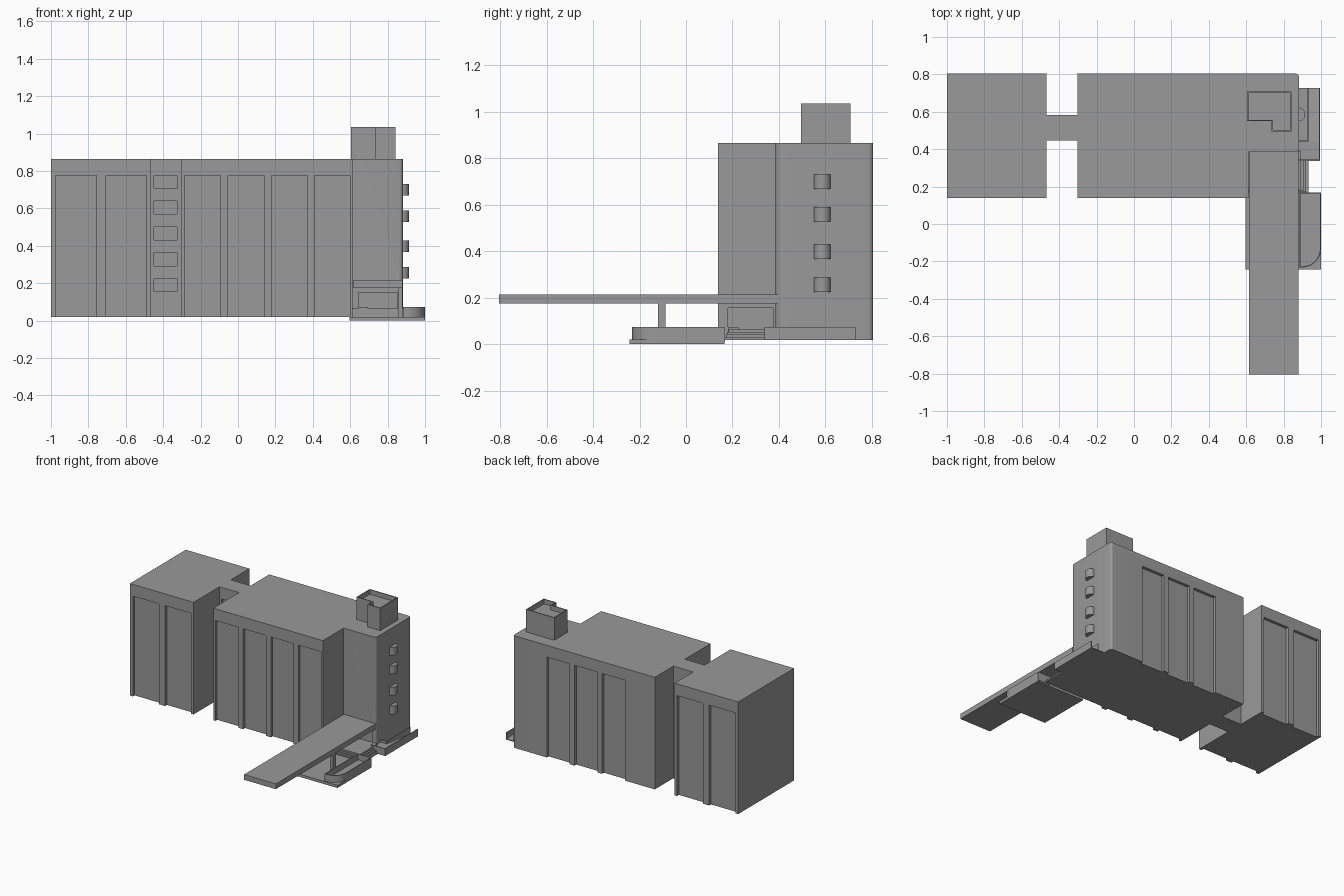
import bpy, bmesh
from math import sin, cos, radians

if "Cube" in bpy.data.objects:
    bpy.data.objects.remove(bpy.data.objects["Cube"])

grey = bpy.data.materials.new("dark_grey")
grey.diffuse_color = (.32, .32, .32, 1)
grey.use_nodes = True
grey.node_tree.nodes["Principled BSDF"].inputs["Base Color"].default_value = grey.diffuse_color


def prism(bm, pts, z0, z1):
    """Extrude a counter-clockwise outline from z0 to z1."""
    face = bm.faces.new([bm.verts.new((x, y, z0)) for x, y in pts])
    ext = bmesh.ops.extrude_face_region(bm, geom=[face])
    top = [v for v in ext["geom"] if isinstance(v, bmesh.types.BMVert)]
    bmesh.ops.translate(bm, verts=top, vec=(0, 0, z1 - z0))


def rect(x0, x1, y0, y1):
    return [(x0, y0), (x1, y0), (x1, y1), (x0, y1)]


def arc(cx, cy, rx, ry, a0, a1, n):
    angles = [radians(a0 + (a1 - a0) * i / n) for i in range(n + 1)]
    return [(cx + rx * cos(a), cy + ry * sin(a)) for a in angles]


def smooth(obj):
    bpy.ops.object.select_all(action='DESELECT')
    obj.select_set(True)
    bpy.context.view_layer.objects.active = obj
    bpy.ops.object.shade_smooth_by_angle(angle=radians(30))


def make(name, parts):
    """One object from several (outline, z0, z1) prisms."""
    bm = bmesh.new()
    for pts, z0, z1 in parts:
        prism(bm, pts, z0, z1)
    bmesh.ops.recalc_face_normals(bm, faces=bm.faces[:])
    mesh = bpy.data.meshes.new(name)
    bm.to_mesh(mesh)
    bm.free()
    mesh.materials.append(grey)
    obj = bpy.data.objects.new(name, mesh)
    bpy.context.collection.objects.link(obj)
    return obj


def cut(obj, parts):
    """Subtract prisms from an object."""
    cutter = make("cutter", parts)
    cutter.hide_render = True
    mod = obj.modifiers.new("cut", 'BOOLEAN')
    mod.operation, mod.solver, mod.object = 'DIFFERENCE', 'EXACT', cutter
    bpy.context.view_layer.objects.active = obj
    bpy.ops.object.modifier_apply(modifier=mod.name)
    bpy.data.objects.remove(cutter)


F, B, BASE, ROOF, TX = 0.138, 0.805, 0.018, 0.865, 0.882

# Whole building: end block, narrow link, main block and rounded stair tower
outline = [(-1, F), (-.468, F), (-.468, .447), (-.303, .447), (-.303, F), (.613, F), (.613, .386)]
outline += arc(TX - .02, .406, .02, .02, -90, 0, 6) + arc(TX - .02, B - .02, .02, .02, 0, 90, 6)
outline += [(-.303, B), (-.303, .583), (-.468, .583), (-.468, B), (-1, B)]
building = make("building", [(outline, BASE, ROOF)])

# Tall recessed window bays, front and back (one rear bay is blank), and link windows
bays = [(-.976, -.757), (-.706, -.488), (-.286, -.093), (-.053, .138), (.178, .368), (.408, .6)]
d = 0.022
recesses = [(rect(a, b, F - .1, F + d), -.1, .776) for a, b in bays]
recesses += [(rect(a, b, B - d, B + .1), -.1, .776) for i, (a, b) in enumerate(bays) if i != 2]
recesses += [(rect(-.45, -.325, .40, .462), .155 + .138 * i, .225 + .138 * i) for i in range(5)]
cut(building, recesses)
# Entrance glazing on both walls of the inner corner
cut(building, [(rect(.603, .70, .18, .375), .02, .155)])
cut(building, [(rect(.645, .853, .35, .398), .02, .15)])
smooth(building)

# Roof plant room with open parapet
t = 0.007
room = make("roof_plant_room", [(
    [(.605, .55), (.735, .55), (.735, .495), (.842, .495), (.842, .708), (.605, .708)], ROOF, 1.035)])
cut(room, [([(.605 + t, .55 + t), (.735 + t, .55 + t), (.735 + t, .495 + t), (.842 - t, .495 + t),
             (.842 - t, .708 - t), (.605 + t, .708 - t)], 1.0, 1.1)])

# Curved balconies on the tower side
for i, z in enumerate((.225, .367, .528, .668)):
    pts = [(.87, .55)] + arc(TX, .586, .033, .036, -90, 90, 14) + [(.87, .622)]
    smooth(make(f"balcony_{i + 1}", [(pts, z, z + .062)]))

# Entrance canopy and its post
make("canopy", [(rect(.615, .88, -.805, .395), .174, .214)])
make("canopy_post", [(rect(.855, .88, -.12, -.088), .015, .176)])

# Forecourt slab and round-ended planter with a thin rim
make("forecourt", [(rect(.595, 1.0, -.242, .165), 0, .02)])


def planter_outline(o):
    return ([(.885 + o, .168 - o), (.885 + o, -.232 + o)]
            + arc(.90, -.132, .1 - o, .1 - o, -90, 0, 14) + [(1 - o, .168 - o)])


planter = make("planter", [(planter_outline(0), .01, .073)])
cut(planter, [(planter_outline(.006), .03, .2)])
smooth(planter)

# Entrance steps
make("entrance_steps", [(rect(.613, .932 - .013 * i, .165 + .006 * i, .39), BASE, .029 + .0115 * i)
                        for i in range(4)])
make("step_side_block", [(rect(.645, .695, .18, .225), BASE, .073)])

# Side ramp: landing and sloping floor between thin walls, with a low trench by the tower
make("ramp_walls", [(rect(.988, .994, .338, .728), BASE, .073),
                    (rect(.928, .934, .44, .728), BASE, .073),
                    (rect(.875, .988, .338, .344), BASE, .073),
                    (rect(.875, .928, .44, .446), BASE, .073)])
make("ramp_landing", [(rect(.875, .988, .344, .44), BASE, .055)])
make("trench_floor", [(rect(.875, .928, .446, .728), BASE, .026)])
ramp = make("ramp_floor", [(rect(.934, .988, .44, .728), BASE, .055)])
for v in ramp.data.vertices:
    if v.co.y > .7 and v.co.z > .04:
        v.co.z = .024
